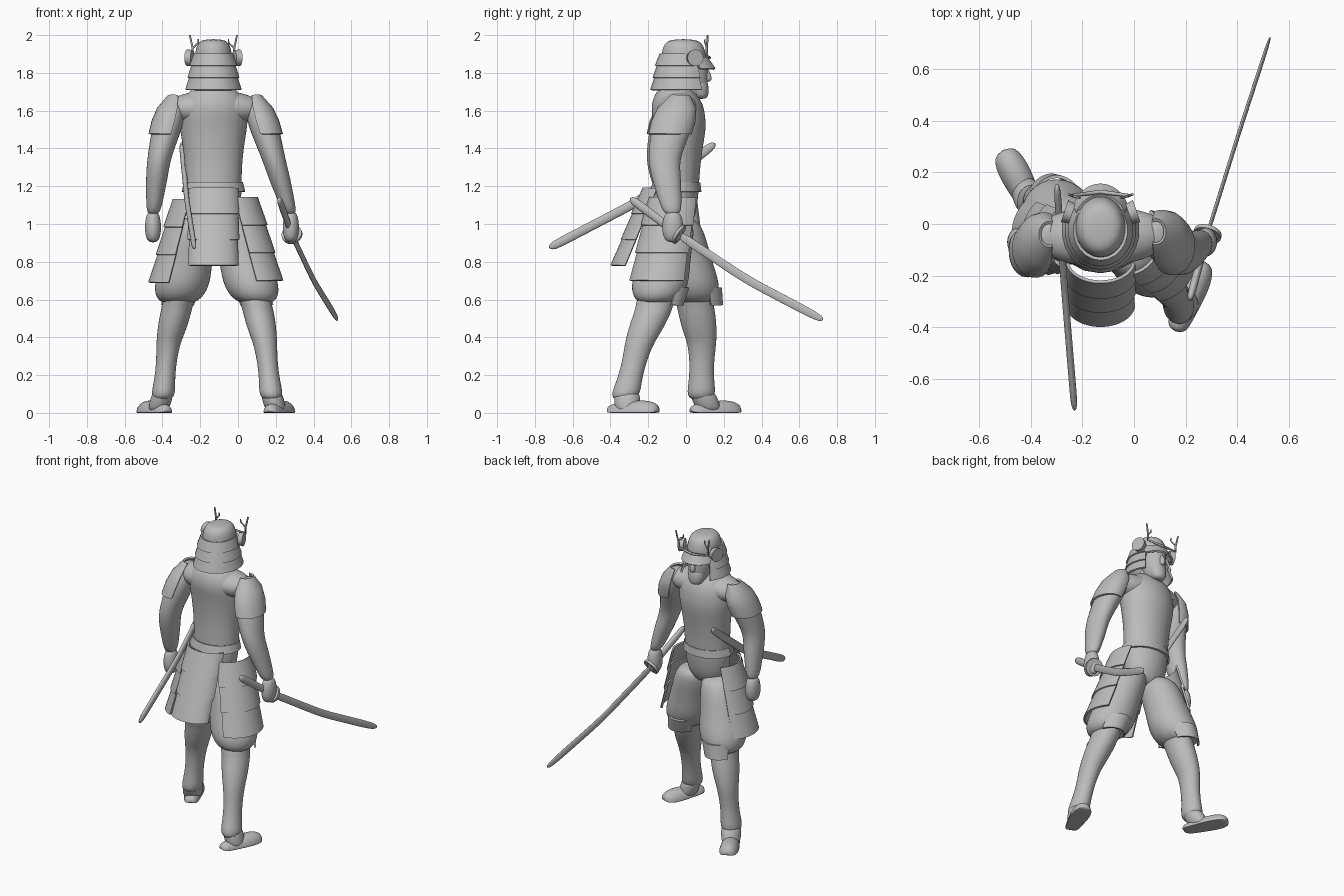
import bpy
import bmesh
import math
from mathutils import Vector

cube = bpy.data.objects.get("Cube")
if cube:
    bpy.data.objects.remove(cube, do_unlink=True)

grey = bpy.data.materials.new("plain grey")
grey.use_nodes = True
colour = (0.5, 0.5, 0.5, 1)
grey.diffuse_color = colour
grey.node_tree.nodes["Principled BSDF"].inputs["Base Color"].default_value = colour

UP = Vector((0, 0, 1))
MIDDLE = -.13  # sideways position of the head and trunk


def make_object(name, verts, faces):
    mesh = bpy.data.meshes.new(name)
    mesh.from_pydata(verts, [], faces)
    bm = bmesh.new()
    bm.from_mesh(mesh)
    bmesh.ops.recalc_face_normals(bm, faces=bm.faces)
    for face in bm.faces:
        face.smooth = True
    bm.to_mesh(mesh)
    bm.free()
    mesh.materials.append(grey)
    obj = bpy.data.objects.new(name, mesh)
    bpy.context.collection.objects.link(obj)
    return obj


def along(joints, t):
    """Point at fraction t of a path whose segments count equally."""
    place = t * (len(joints) - 1)
    i = min(int(place), len(joints) - 2)
    return Vector(joints[i]).lerp(Vector(joints[i + 1]), place - i)


def ellipse_rows(joints, widths, depth, slanted, angles):
    """One row of ellipse points per width, spaced evenly along the joints."""
    side, up = Vector((1, 0, 0)), Vector((0, 1, 0))
    if slanted:
        axis = (Vector(joints[-1]) - Vector(joints[0])).normalized()
        side = axis.cross(UP).normalized()
        up = side.cross(axis)
    verts = []
    for k, width in enumerate(widths):
        centre = along(joints, k / (len(widths) - 1))
        for a in angles:
            p = centre + side * (width * math.cos(a)) + up * (width * depth * math.sin(a))
            p.z = max(p.z, 0)
            verts.append(p)
    return verts


def strip_faces(rows, size, closed):
    faces = []
    for k in range(rows - 1):
        for i in range(size if closed else size - 1):
            a, b, j = k * size, (k + 1) * size, (i + 1) % size
            faces.append((a + i, a + j, b + j, b + i))
    return faces


def keep_sharp(obj):
    obj.modifiers.new("sharp edges", "EDGE_SPLIT").split_angle = math.radians(40)


def limb(name, joints, widths, depth=1.0, slanted=False, rounded=True, count=12):
    """Closed solid swept through joints with the given half widths."""
    angles = [math.tau * i / count for i in range(count)]
    verts = ellipse_rows(joints, widths, depth, slanted, angles)
    faces = strip_faces(len(widths), count, True)
    faces += [tuple(range(count)), tuple(range(len(verts) - count, len(verts)))]
    obj = make_object(name, verts, faces)
    if rounded:
        smooth = obj.modifiers.new("rounding", "SUBSURF")
        smooth.levels = smooth.render_levels = 2
    else:
        keep_sharp(obj)


def shell(name, joints, widths, depth, middle, spread, count=16):
    """Thin curved plate facing the middle angle, in degrees."""
    angles = [math.radians(middle + spread * (i / count - .5)) for i in range(count + 1)]
    verts = ellipse_rows(joints, widths, depth, False, angles)
    obj = make_object(name, verts, strip_faces(len(widths), count + 1, False))
    solid = obj.modifiers.new("thickness", "SOLIDIFY")
    solid.thickness, solid.offset = .012, 0
    keep_sharp(obj)


def tiers(name, joints, top_width, bottom_width, depth, middle, spread, count=3):
    """Rows of plates, each flaring over the top of the next."""
    for i in range(count):
        start, end = max(0, i - .15) / count, (i + 1) / count
        grow = bottom_width - top_width
        widths = (top_width + grow * start, top_width + grow * end + .01)
        shell(f"{name}_{i + 1}", (along(joints, start), along(joints, end)),
              widths, depth, middle, spread)


def tube(name, points, radius):
    """Thin tapering rod."""
    curve = bpy.data.curves.new(name, "CURVE")
    curve.dimensions = "3D"
    curve.bevel_depth, curve.bevel_resolution = radius, 1
    curve.use_fill_caps = True
    spline = curve.splines.new("POLY")
    spline.points.add(len(points) - 1)
    for i, (point, place) in enumerate(zip(spline.points, points)):
        point.co = (*place, 1)
        point.radius = 1 - .5 * i / len(points)
    curve.materials.append(grey)
    bpy.context.collection.objects.link(bpy.data.objects.new(name, curve))


def mid(y, z):
    return Vector((MIDDLE, y, z))


# trunk, neck and head
limb("torso", (mid(-.06, .95), mid(-.03, 1.5), mid(-.06, 1.74)),
     (.11, .155, .155, .16, .185, .19, .19, .16, .09), .77)
limb("shoulder_yoke", ((.12, -.04, 1.61), mid(-.05, 1.62), (-.37, -.05, 1.61)),
     (.06, .1, .115, .12, .115, .1, .06), .8, True)
shell("waist_flare", (mid(-.05, 1.22), mid(-.055, 1.17)), (.15, .163), .8, 0, 360)
limb("neck", (mid(-.04, 1.65), mid(0, 1.8)), (.07, .06, .06))
limb("head", (mid(.05, 1.66), mid(.01, 1.9)), (.04, .07, .08, .08), 1.2)
limb("chin_guard", (mid(.08, 1.66), mid(.06, 1.78)), (.04, .055, .06, .05), .9)
limb("nose", (mid(.11, 1.75), mid(.1, 1.83)), (.02, .02, .01), 1.5)

# helmet with brim, neck guard, flaps and horns
limb("helmet_dome", (mid(-.01, 1.84), mid(-.015, 1.98)), (.1, .103, .1, .092, .065), 1.2)
shell("helmet_brim", (mid(-.01, 1.88), mid(.02, 1.82)), (.1, .11), 1.2, 90, 130)
tiers("neck_guard", (mid(-.025, 1.9), mid(-.025, 1.71)), .1, .135, 1.1, 270, 265)
for label, s in (("right", -1), ("left", 1)):
    ear = mid(.04, 1.88) + Vector((s * .11, 0, 0))
    out = Vector((s * .03, .01, 0))
    limb(label + "_helmet_flap", (ear, ear + out), (.04, .045), 1, True, False)
    root = ear + Vector((0, .07, .05))
    tube(label + "_horn", (mid(.125, 1.88), root - UP * .04, root, root + out / 2 + UP * .07), .008)
    tube(label + "_horn_fork", (root, root - out + UP * .03, root - out + UP * .05), .005)

# arms, hands and shoulder guards
arms = (("left", 0, (.085, -.03, 1.68), (.19, -.12, 1.34), (.28, -.07, 1.04)),
        ("right", 180, (-.33, -.04, 1.68), (-.42, -.13, 1.34), (-.45, -.07, 1.04)))
for label, facing, shoulder, elbow, wrist in arms:
    limb(label + "_arm", (shoulder, elbow, wrist), (.05, .085, .078, .064, .06, .048, .036), 1.35)
    wrist = Vector(wrist)
    limb(label + "_hand", (wrist + UP * .03, wrist - UP * .14), (.03, .044, .046, .03), 1.3)
    guard_end = along((shoulder, elbow), .6)
    shell(label + "_shoulder_guard", (shoulder, guard_end), (.035, .075, .086, .084), 1.3, facing, 220)

# baggy trousers, shins, knee guards and feet
legs = (("left", (-.03, -.07, 1.04), (.1, -.16, .57), (.145, -.25, .36), (.18, -.33, .06),
         (.16, -.42, 0), (.27, -.14, 0)),
        ("right", (-.22, -.05, 1.04), (-.32, .05, .57), (-.37, .085, .36), (-.4, .08, .06),
         (-.37, .02, 0), (-.51, .29, 0)))
for label, hip, knee, calf, ankle, heel, toe in legs:
    limb(label + "_trouser", (hip, knee), (.1, .13, .135, .14, .15, .15, .1), 1.03)
    limb(label + "_shin", (along((knee, hip), .15), along((knee, calf), .2), calf, ankle),
         (.08, .09, .085, .085, .082, .075, .065, .055, .058, .072), 1.2)
    shell(label + "_knee_guard", (along((knee, hip), .2), knee), (.11, .1), 1.4, 90, 110)
    limb(label + "_foot", (heel, toe), (.04, .05, .06, .065, .045), 1.1, True)
    instep = along((heel, toe), .4)
    limb(label + "_ankle", (along((ankle, calf), .2), instep), (.055, .06, .06, .05), 1.2)

# hanging hip plates and rear skirt
tiers("left_hip_plate", ((-.03, -.05, 1.14), (.085, -.13, .7)), .13, .14, 1.1, -20, 130)
tiers("right_hip_plate", ((-.22, -.05, 1.13), (-.32, -.04, .69)), .12, .14, 1.1, 190, 125)
tiers("rear_skirt", (mid(-.14, 1.19), mid(-.31, .78)), .13, .12, .65, 270, 165)

# drawn sword
grip = Vector((.285, -.04, .945))
pommel, tip = (.215, -.3, 1.14), (.53, .73, .49)
limb("blade", (grip, (.4, .33, .7), tip), (.008,) * 9 + (.006,), 3, True)
limb("sword_handle", (pommel, grip), (.016, .016, .015, .016), 1.5, True)
limb("sword_guard", (along((grip, pommel), .02), along((grip, tip), .01)),
     (.055, .055), 1, True, False, 24)

# sheathed sword worn at the hip
limb("scabbard", ((-.23, -.73, .87), (-.27, -.25, 1.12), (-.3, .16, 1.43)), (.014,) * 9, 1.8, True)
